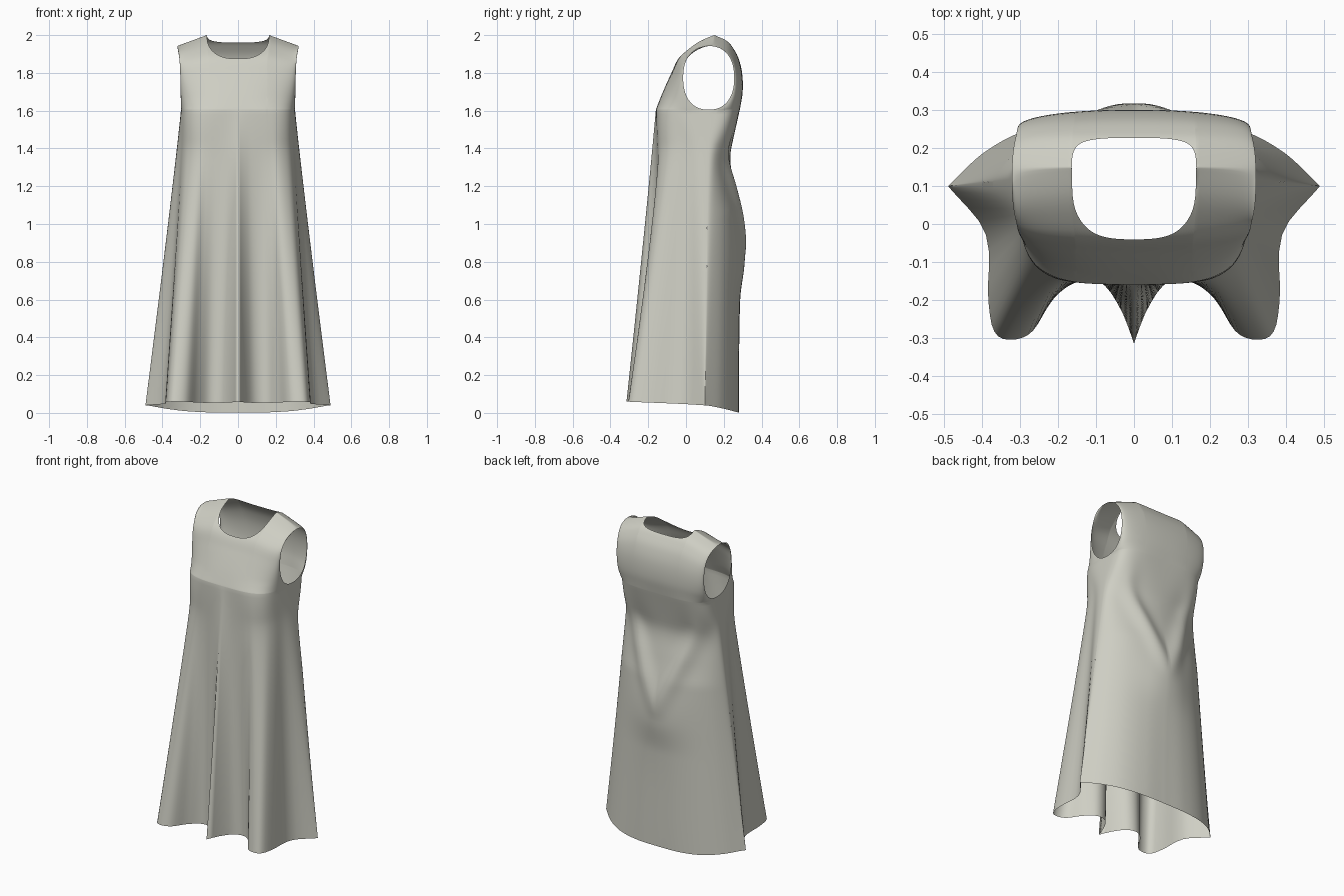
import bpy, bmesh, math

if "Cube" in bpy.data.objects:
    bpy.data.objects.remove(bpy.data.objects["Cube"])

BUST, TOP = 1.605, 2.0        # armhole base height, neck point height
NECK = 0.505                  # neck opening as a fraction of half width


def curve(keys, x):
    """Smooth curve through (x, value) keys."""
    n = len(keys)
    i = 0
    while i < n - 2 and x > keys[i + 1][0]:
        i += 1

    def slope(k):
        a, b = keys[max(k - 1, 0)], keys[min(k + 1, n - 1)]
        return (b[1] - a[1]) / (b[0] - a[0])
    (x0, a), (x1, b) = keys[i], keys[i + 1]
    h = x1 - x0
    t = (x - x0) / h
    return ((2*t**3 - 3*t*t + 1) * a + (t**3 - 2*t*t + t) * h * slope(i)
            + (3*t*t - 2*t**3) * b + (t**3 - t*t) * h * slope(i + 1))


def arc(v, p):
    return max(0.0, 1 - min(1.0, abs(v)) ** p) ** (1 / p)


# centre profiles (height, y) over the shoulder
FRONT = [(1.605, -.16), (1.7, -.122), (1.8, -.077), (1.88, -.037),
         (1.93, .02), (1.97, .08), (2.0, .15)]
BACK = [(1.605, .285), (1.7, .30), (1.8, .297), (1.88, .277),
        (1.93, .25), (1.97, .215), (2.0, .15)]
WIDTH = [(1.605, .302), (1.8, .306), (1.88, .311), (1.945, .322), (2.0, .325)]
# hem outline (fraction of half width, x, y): pleats in front, plain sweep behind
HEM_FRONT = [(0, 0, -.315), (.08, .03, -.235), (.2, .08, -.16), (.36, .15, -.145),
             (.52, .215, -.2), (.66, .27, -.285), (.78, .33, -.305), (.86, .37, -.28),
             (.92, .385, -.19), (.97, .393, -.02), (1, .49, .10)]
HEM_BACK = [(0, 0, .28), (.35, .15, .275), (.65, .29, .245), (.86, .40, .185), (1, .49, .10)]
HEM_Z = [(-.32, .06), (.1, .04), (.2, .022), (.285, 0)]
SWAY = [(0, 0), (.6, .005), (.8, .028), (.95, .02), (1.2, -.028), (1.35, -.05),
        (1.47, -.03), (1.605, 0)]


def bodice_point(u, t, back, square=None):
    shoulder = TOP - 0.058 * max(0, (u - NECK) / (1 - NECK))
    top = shoulder
    if u < NECK:                               # scooped neckline
        top = TOP - (.04 * arc(u / NECK, 3) if back else .125 * arc(u / NECK, 2.6))
    z = BUST + (top - BUST) * t
    tau = (z - BUST) / (shoulder - BUST)
    centre = curve(BACK if back else FRONT, BUST + (TOP - BUST) * tau)
    hole = arc(2 * tau - 1, 2.3)               # armhole opening
    edge = .12 + (.135 if back else -.135) * hole
    y = edge + (centre - edge) * arc(u, square or 4 - 1.8 * hole)
    return u * curve(WIDTH, z), y, z


def skirt_point(u, s, back):
    hem = HEM_BACK if back else HEM_FRONT
    hx = curve([(k[0], k[1]) for k in hem], u)
    hy = curve([(k[0], k[2]) for k in hem], u)
    # corners grow rounder just under the arms
    low = 1.9 if back else 2.6
    x, y, z = bodice_point(u, 0, back, low + (4 - low) * math.exp(-(s / .085) ** 2))
    hz = curve(HEM_Z, hy)
    z += (hz - z) * s
    s = s ** 1.06
    x, y = x + (hx - x) * s, y + (hy - y) * s
    if back:                                   # small of the back and draped V fold
        sway = curve(SWAY, min(max(z, 0), BUST))
        y += sway * (math.exp(-(x / .17) ** 2) if sway > 0 else 1 - u ** 4)
        ridge = .26 * (z - .85) / .62
        fade = max(0, 1 - ((z - 1.19) / .37) ** 2)
        y += .026 * fade * math.exp(-((x - ridge) / .06) ** 2) * (1 - u ** 6)
    return x, y, z


# columns are denser at the neck corner and at the side
COLS = [NECK * math.sin(math.pi / 2 * i / 20) for i in range(20)]
COLS += [NECK + (1 - NECK) * math.sin(math.pi / 2 * i / 26) for i in range(27)]
SKIRT_ROWS, BODICE_ROWS = 60, 30

bm = bmesh.new()
for back in (False, True):
    rows = [[bm.verts.new(skirt_point(u, 1 - j / SKIRT_ROWS, back)) for u in COLS]
            for j in range(SKIRT_ROWS)]
    rows += [[bm.verts.new(bodice_point(u, (1 - math.cos(math.pi * j / BODICE_ROWS)) / 2, back))
              for u in COLS] for j in range(BODICE_ROWS + 1)]
    # relax the bust line so bodice flows into skirt; outline and seams stay put
    for _ in range(10):
        for r in range(SKIRT_ROWS - 6, SKIRT_ROWS + 8):
            for i in range(len(COLS) - 1):
                a, b, c = rows[r - 1][i].co, rows[r][i].co, rows[r + 1][i].co
                k = (b.z - a.z) / (c.z - a.z)
                b.y += .5 * (a.y + (c.y - a.y) * k - b.y) * (1 - COLS[i] ** 12)
    for lo, hi in zip(rows, rows[1:]):
        for i in range(len(COLS) - 1):
            quad = [lo[i], lo[i + 1], hi[i + 1], hi[i]]
            bm.faces.new(quad[::-1] if back else quad)
# sew side and shoulder seams
bmesh.ops.remove_doubles(bm, verts=bm.verts, dist=1e-4)

mesh = bpy.data.meshes.new("dress")
bm.to_mesh(mesh)
bm.free()
dress = bpy.data.objects.new("dress", mesh)
bpy.context.collection.objects.link(dress)

cloth = bpy.data.materials.new("pale warm grey cloth")
cloth.diffuse_color = (0.62, 0.62, 0.55, 1)
cloth.use_nodes = True
cloth.node_tree.nodes["Principled BSDF"].inputs["Base Color"].default_value = cloth.diffuse_color
mesh.materials.append(cloth)

bpy.context.view_layer.objects.active = dress
dress.select_set(True)
bpy.ops.object.shade_smooth_by_angle(angle=math.radians(60))
mirror = dress.modifiers.new("mirror", 'MIRROR')
mirror.use_clip = True
mirror.merge_threshold = 0.0005
